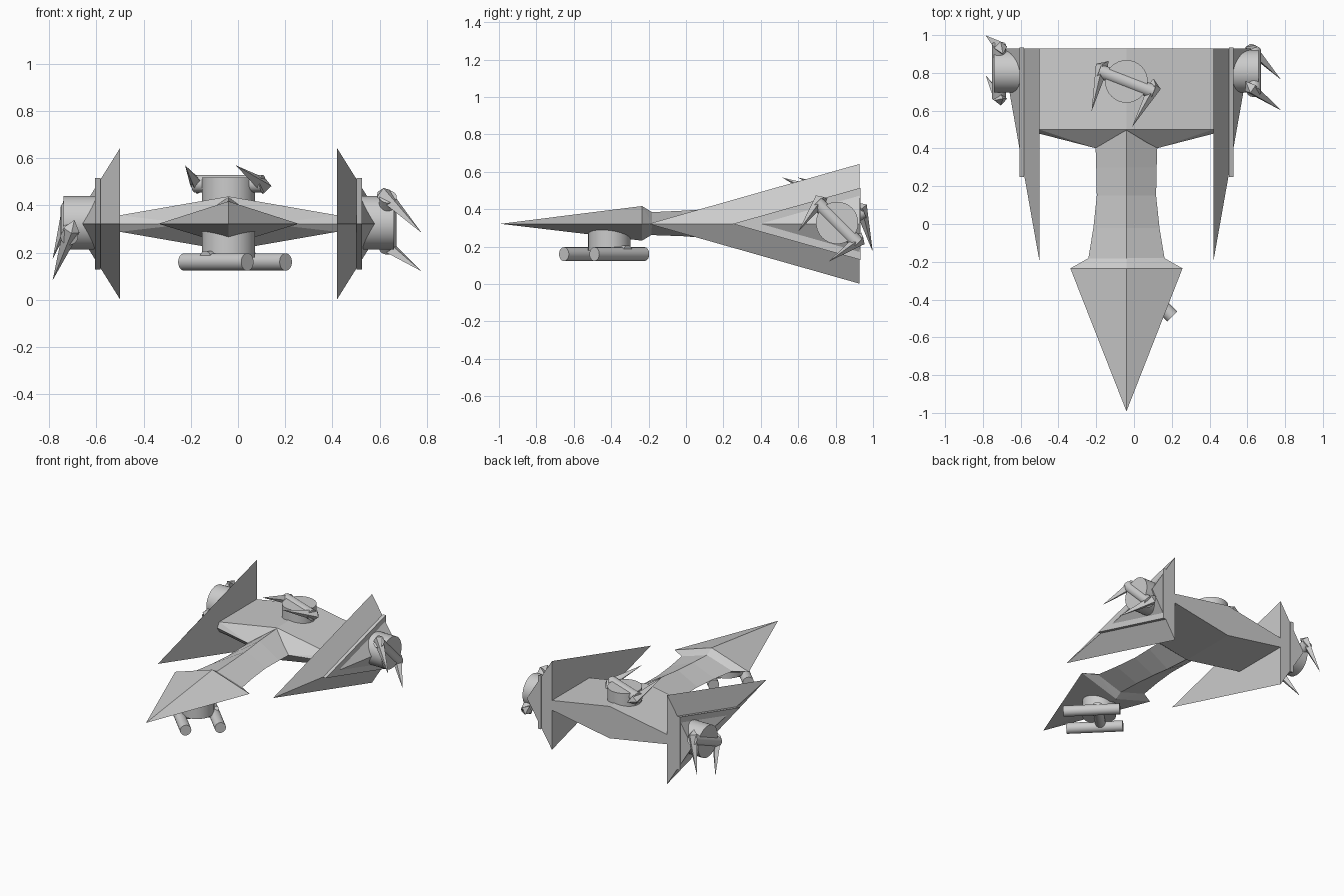
import bpy, bmesh, math
from mathutils import Vector, Matrix

if "Cube" in bpy.data.objects:
    bpy.data.objects.remove(bpy.data.objects["Cube"])

CX, CZ = -0.04, 0.322          # ship axis


def add_object(name, bm, smooth=False):
    bmesh.ops.recalc_face_normals(bm, faces=bm.faces)
    mesh = bpy.data.meshes.new(name)
    bm.to_mesh(mesh)
    bm.free()
    ob = bpy.data.objects.new(name, mesh)
    bpy.context.collection.objects.link(ob)
    if smooth:
        for p in mesh.polygons:
            p.use_smooth = True
        mesh.set_sharp_from_angle(angle=math.radians(30))
    return ob


def hull(name, points):
    bm = bmesh.new()
    for p in points:
        bm.verts.new(p)
    bmesh.ops.convex_hull(bm, input=bm.verts)
    bmesh.ops.dissolve_limit(bm, angle_limit=0.01, verts=bm.verts, edges=bm.edges)
    return add_object(name, bm)


def rod(name, a, b, r, segments=32):
    a, b = Vector(a), Vector(b)
    d = b - a
    m = Matrix.Translation((a + b) / 2) @ d.to_track_quat('Z', 'Y').to_matrix().to_4x4()
    bm = bmesh.new()
    bmesh.ops.create_cone(bm, cap_ends=True, segments=segments, radius1=r, radius2=r,
                          depth=d.length, matrix=m)
    return add_object(name, bm, True)


def diamond(y, w, top, bottom):
    return [(CX - w, y, CZ), (CX, y, top), (CX + w, y, CZ), (CX, y, bottom)]


def loft(name, sections):
    bm = bmesh.new()
    rings = [[bm.verts.new(p) for p in s] for s in sections]
    for r, s in zip(rings, rings[1:]):
        for i in range(len(r)):
            j = (i + 1) % len(r)
            bm.faces.new((r[i], r[j], s[j], s[i]))
    bm.faces.new(rings[0])
    bm.faces.new(rings[-1])
    return add_object(name, bm)


# Head: spear point with a short bevelled back
hull("head", [(CX, -0.992, CZ)] + diamond(-0.235, 0.297, 0.417, 0.232)
     + diamond(-0.18, 0.2, 0.383, 0.265))

# Neck
loft("neck", [diamond(-0.19, 0.203, 0.384, 0.262), diamond(-0.02, 0.175, 0.392, 0.256),
              diamond(0.15, 0.157, 0.403, 0.243), diamond(0.3, 0.16, 0.42, 0.225),
              diamond(0.52, 0.167, 0.436, 0.212)])

# Main body: six-sided slab with a sharp front edge
pts = []
for y in (0.5, 0.928):
    pts += [(CX, y, 0.438), (CX, y, 0.208)]
    for s in (-1, 1):
        pts += [(CX + s * 0.46, y, 0.358), (CX + s * 0.46, y, 0.288)]
for s in (-1, 1):
    pts += [(CX + s * 0.46, 0.478, CZ), (CX + s * 0.165, 0.402, CZ)]
hull("body", pts)

# Side wings with a thin plate around each
for side, s in (("left", -1), ("right", 1)):
    hull(side + "_wing", [(CX + s * 0.46, -0.2, CZ), (CX + s * 0.46, 0.928, CZ + 0.32),
                          (CX + s * 0.46, 0.928, CZ - 0.32), (CX + s * 0.66, 0.928, CZ)])
    plate = []
    for x in (0.543, 0.566):
        plate += [(CX + s * x, 0.25, CZ), (CX + s * x, 0.934, CZ + 0.193),
                  (CX + s * x, 0.934, CZ - 0.193)]
    hull(side + "_wing_plate", plate)


# Spiked turret: drum, cross bar and two pitched spikes
def turret(name, base, normal, forward, height, pitch):
    base, n, f = Vector(base), Vector(normal), Vector(forward).normalized()
    u = f.cross(n)
    rod(name + "_drum", base, base + n * height, 0.113)
    c = base + n * (height - 0.025)
    rod(name + "_bar", c - u * 0.155, c + u * 0.155, 0.037)
    a = math.radians(pitch)
    fwd = f * math.cos(a) + n * math.sin(a)
    up = n * math.cos(a) - f * math.sin(a)
    for i, s in enumerate((-1, 1)):
        root = c + u * s * 0.15 - fwd * 0.03
        hull(f"{name}_spike_{i + 1}",
             [c + u * s * 0.115 + fwd * 0.228, root - fwd * 0.04 - u * s * 0.022,
              root + u * 0.034, root - u * 0.034, root + up * 0.036, root - up * 0.036])


turret("top_turret", (CX, 0.755, 0.40), (0, 0, 1), (-0.36, -0.93, 0), 0.117, 20)
turret("right_turret", (0.52, 0.808, 0.327), (1, 0, 0), (0, -0.707, -0.707), 0.14, 39)
turret("left_turret", (-0.60, 0.808, 0.327), (-1, 0, 0), (0, 0.39, -0.92), 0.14, 18)

# Chin turret with two barrels
rod("chin_drum", (CX, -0.41, 0.33), (CX, -0.41, 0.18), 0.113)
c = Vector((CX, -0.41, 0.16))
f = Vector((1, -1, 0)).normalized()
u = Vector((1, 1, 0)).normalized()
rod("chin_bar", c - u * 0.14 + Vector((0, 0, 0.012)), c + u * 0.14 + Vector((0, 0, 0.012)), 0.035)
for i, s in enumerate((-1, 1)):
    m = c + u * s * 0.115
    rod(f"chin_barrel_{i + 1}", m - f * 0.15, m + f * 0.228, 0.037)
